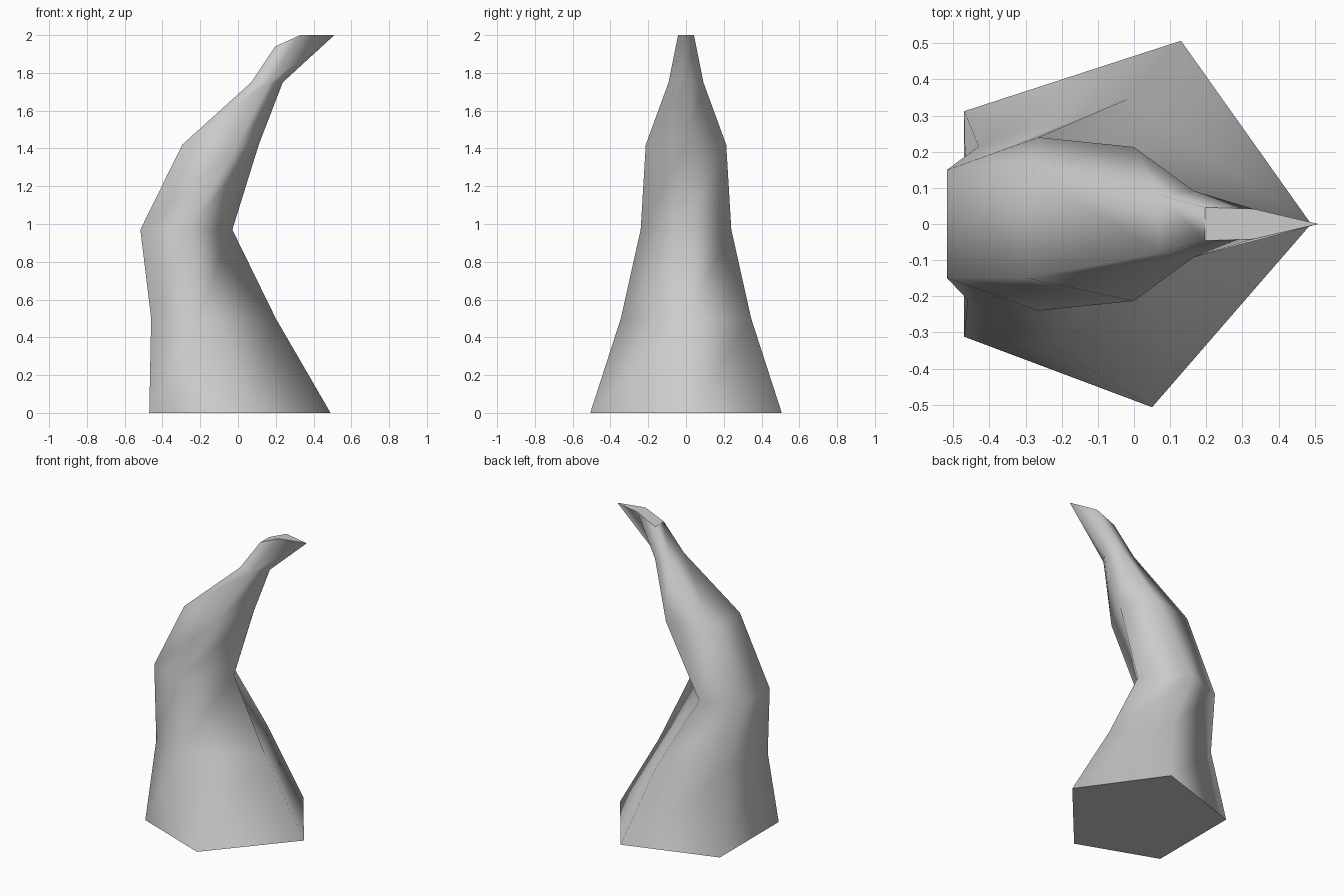
import bpy
import bmesh

cube = bpy.data.objects.get("Cube")
if cube:
    bpy.data.objects.remove(cube)

# One grey horn material
grey = bpy.data.materials.new("plain_grey")
grey.use_nodes = True
color = (0.6, 0.6, 0.6, 1.0)
grey.diffuse_color = color
grey.node_tree.nodes["Principled BSDF"].inputs["Base Color"].default_value = color


def section(z, ridge_x, side_x, side_y, rear_x, rear_y):
    """Five-sided section: ridge on +x, two sides, two rear corners."""
    return [(ridge_x, 0, z), (side_x, side_y, z), (rear_x, rear_y, z),
            (rear_x, -rear_y, z), (side_x, -side_y, z)]


# Sections from the wide foot to the bent tip
sections = [
    section(0.0, 0.49, 0.13, 0.507, -0.47, 0.312),
    section(0.5, 0.20, -0.02, 0.345, -0.43, 0.215),
    section(0.97, -0.03, -0.265, 0.24, -0.517, 0.15),
    section(1.42, 0.11, 0.0, 0.213, -0.295, 0.15),
    section(1.75, 0.237, 0.165, 0.092, 0.07, 0.08),
    section(2.0, 0.51, 0.33, 0.042, 0.197, 0.046),
]
# Uneven front corners of the lower sections, and the sloping tip
sections[0][4] = (0.05, -0.507, 0.0)
sections[1][4] = (-0.22, -0.345, 0.5)
sections[1][3] = (-0.46, -0.21, 0.5)
for i in (2, 3):
    x, y, z = sections[-1][i]
    sections[-1][i] = (x, y, 1.94)

# Loft the sections: smooth walls, flat sharp-edged caps
bm = bmesh.new()
rings = [[bm.verts.new(p) for p in ring] for ring in sections]
for low, high in zip(rings, rings[1:]):
    for i in range(5):
        j = (i + 1) % 5
        bm.faces.new((low[i], low[j], high[j], high[i])).smooth = True
for cap in (rings[0][::-1], rings[-1]):
    face = bm.faces.new(cap)
    for edge in face.edges:
        edge.smooth = False
bmesh.ops.recalc_face_normals(bm, faces=bm.faces[:])

mesh = bpy.data.meshes.new("curved_horn")
bm.to_mesh(mesh)
bm.free()
mesh.materials.append(grey)
horn = bpy.data.objects.new("curved_horn", mesh)
bpy.context.collection.objects.link(horn)
